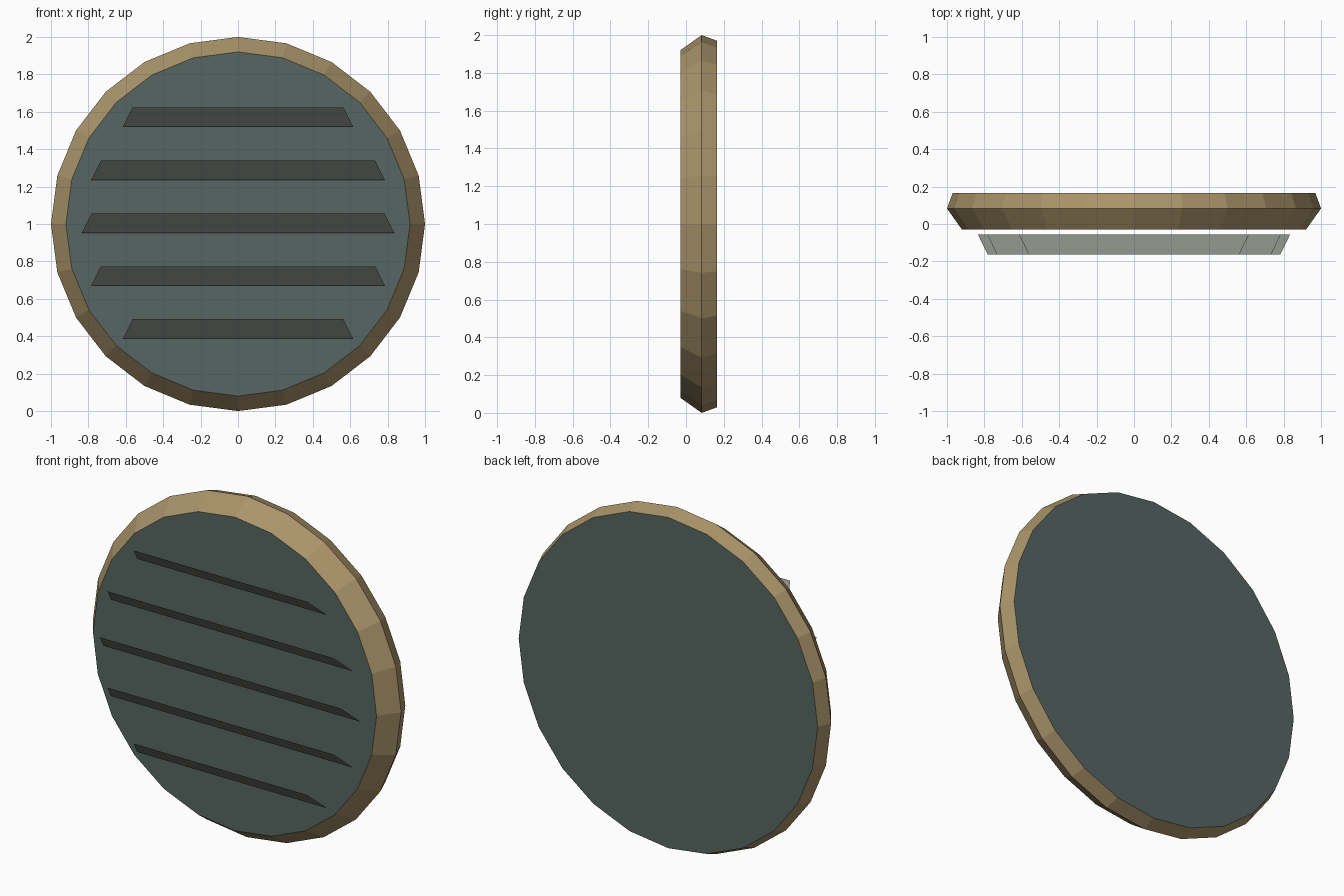
import bpy
import bmesh
from math import sin, cos, pi

cube = bpy.data.objects.get("Cube")
if cube:
    bpy.data.objects.remove(cube, do_unlink=True)


def material(name, rgb):
    """Flat material from 0-255 display values, converted to linear."""
    col = [((c / 255 + 0.055) / 1.055) ** 2.4 for c in rgb] + [1.0]
    mat = bpy.data.materials.new(name)
    mat.use_nodes = True
    mat.diffuse_color = col
    mat.node_tree.nodes["Principled BSDF"].inputs["Base Color"].default_value = col
    return mat


tan = material("tan rim", (170, 148, 106))
slate = material("dark slate panel", (86, 102, 98))
grey = material("grey slat", (137, 143, 133))


def add_object(name, bm, mats):
    mesh = bpy.data.meshes.new(name)
    bm.to_mesh(mesh)
    bm.free()
    for m in mats:
        mesh.materials.append(m)
    obj = bpy.data.objects.new(name, mesh)
    bpy.context.collection.objects.link(obj)
    return obj


# Round body: three rings joined by bevelled bands, closed by two flat panels
SIDES = 24
bm = bmesh.new()
rings = []
for radius, y in ((0.92, -0.03), (1.0, 0.083), (0.97, 0.165)):
    rings.append([bm.verts.new((radius * sin(2 * pi * i / SIDES), y,
                                1 + radius * cos(2 * pi * i / SIDES)))
                  for i in range(SIDES)])
for a, b in zip(rings, rings[1:]):
    for i in range(SIDES):
        j = (i + 1) % SIDES
        bm.faces.new((a[i], a[j], b[j], b[i]))
for ring in (rings[0], rings[-1]):
    bm.faces.new(ring).material_index = 1
bmesh.ops.recalc_face_normals(bm, faces=bm.faces)
add_object("round_body", bm, [tan, slate])

# Tilted sheet slats, leaning outward at the top, with tapered ends
slats = (("top", 1.52, 0.615), ("upper", 1.235, 0.785), ("middle", 0.952, 0.835),
         ("lower", 0.67, 0.785), ("bottom", 0.387, 0.615))
for name, z, half in slats:
    bm = bmesh.new()
    inner, outer, rise, taper = -0.055, -0.162, 0.104, 0.052
    bm.faces.new([bm.verts.new(p) for p in (
        (-half, inner, z), (half, inner, z),
        (half - taper, outer, z + rise), (taper - half, outer, z + rise))])
    add_object(name + "_slat", bm, [grey])
